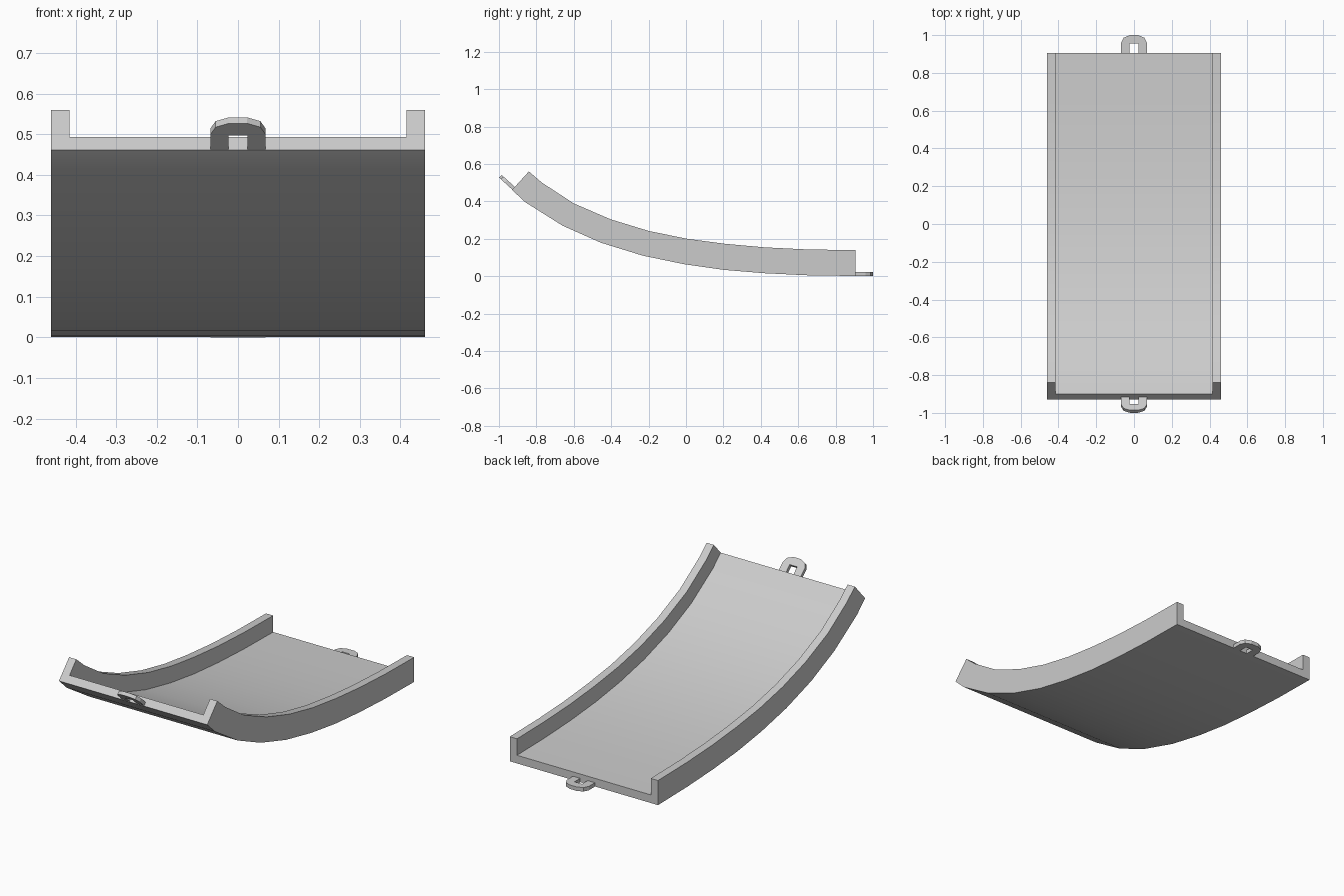
import bpy, bmesh
from mathutils import Vector

if "Cube" in bpy.data.objects:
    bpy.data.objects.remove(bpy.data.objects["Cube"])

# Side curve of the ramp: (bottom y, bottom z, rail top y, rail top z)
STATIONS = [
    (-0.930, 0.461, -0.840, 0.560), (-0.860, 0.396, -0.770, 0.500),
    (-0.660, 0.270, -0.600, 0.389), (-0.455, 0.179, -0.403, 0.304),
    (-0.232, 0.110, -0.200, 0.242), (-0.010, 0.064, 0.005, 0.200),
    (0.200, 0.034, 0.210, 0.173), (0.415, 0.016, 0.422, 0.154),
    (0.645, 0.005, 0.649, 0.143), (0.905, 0.001, 0.905, 0.139),
]
# U-shaped channel section: (x, fraction of rail height)
SECTION = [(-0.46, 0), (0.46, 0), (0.46, 1), (0.415, 1),
           (0.415, 0.33), (-0.415, 0.33), (-0.415, 1), (-0.46, 1)]


def finish(name, bm):
    bmesh.ops.recalc_face_normals(bm, faces=bm.faces)
    mesh = bpy.data.meshes.new(name)
    bm.to_mesh(mesh)
    bm.free()
    obj = bpy.data.objects.new(name, mesh)
    bpy.context.collection.objects.link(obj)
    return obj


# Curved track channel with side rails
bm = bmesh.new()
rings = []
for by, bz, ty, tz in STATIONS:
    low, high = Vector((0, by, bz)), Vector((0, ty, tz))
    rings.append([bm.verts.new(low.lerp(high, f) + Vector((x, 0, 0))) for x, f in SECTION])
n = len(SECTION)
for a, b in zip(rings, rings[1:]):
    for i in range(n):
        j = (i + 1) % n
        bm.faces.new((a[i], a[j], b[j], b[i]))
bm.faces.new(rings[0])
bm.faces.new(rings[-1])
track = finish("track_channel", bm)
bpy.context.view_layer.objects.active = track
track.select_set(True)
bpy.ops.object.shade_smooth_by_angle(angle=0.6)


# Connector loops: rounded U outline extruded by its thickness
def connector(name, origin, out, up, thickness=0.02):
    half = [(0.022, 0.095), (0.055, 0.081), (0.068, 0.054), (0.068, 0), (0.023, 0), (0.023, 0.05)]
    outline = half + [(-x, v) for x, v in reversed(half)]
    bm = bmesh.new()
    out, up = Vector(out).normalized(), Vector(up).normalized()
    face = bm.faces.new([bm.verts.new(Vector(origin) + Vector((x, 0, 0)) + out * v)
                         for x, v in outline])
    ext = bmesh.ops.extrude_face_region(bm, geom=[face], use_keep_orig=True)
    bmesh.ops.translate(bm, vec=up * thickness,
                        verts=[g for g in ext["geom"] if isinstance(g, bmesh.types.BMVert)])
    return finish(name, bm)


connector("front_connector", (0, -0.929, 0.463), (0, -0.74, 0.672), (0, 0.672, 0.74))
connector("back_connector", (0, 0.905, 0.0), (0, 1, 0), (0, 0, 1), 0.022)
